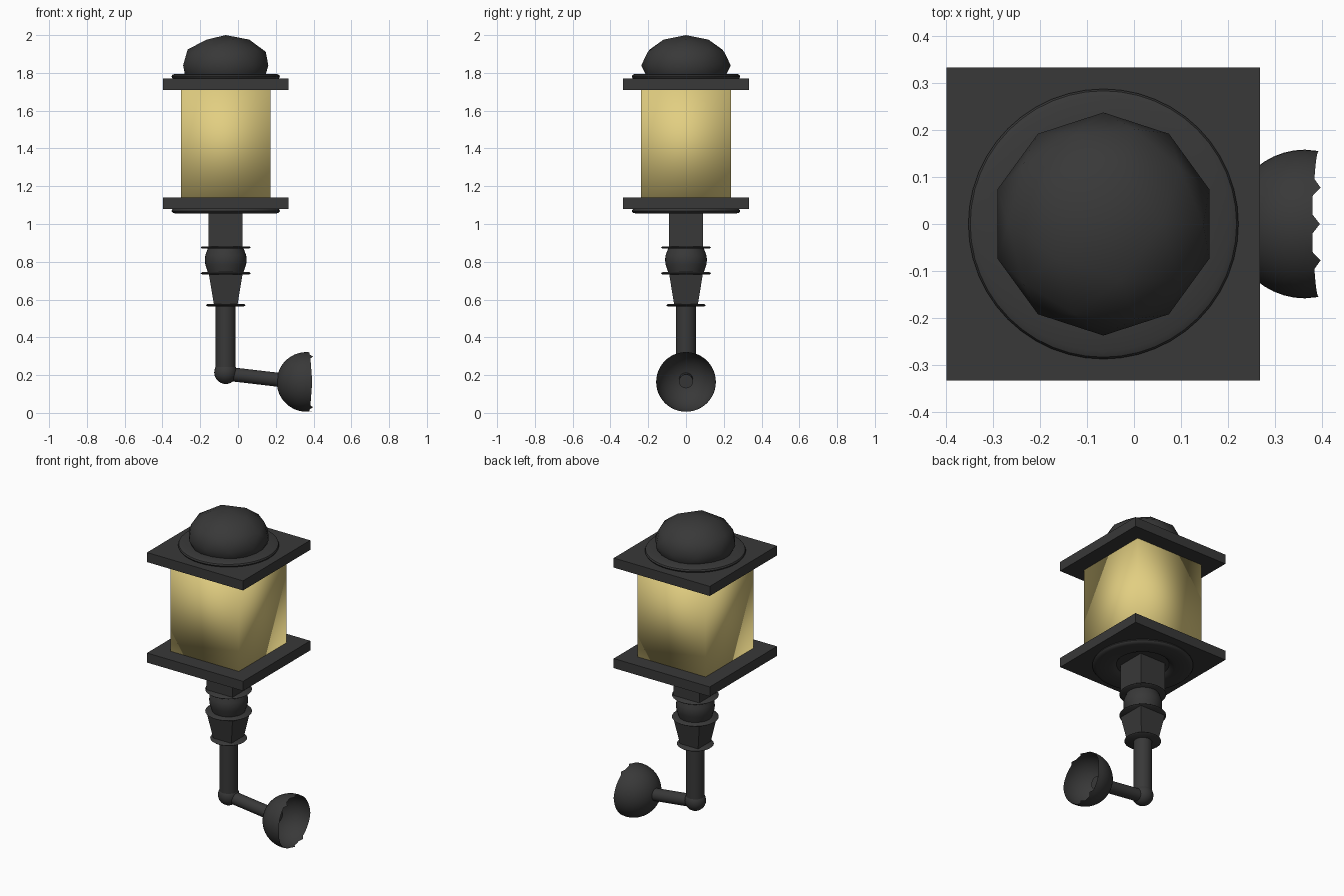
import bpy, bmesh, math
from mathutils import Vector

if "Cube" in bpy.data.objects:
    bpy.data.objects.remove(bpy.data.objects["Cube"])

CX = -0.065  # lantern axis


def material(name, rgb):
    m = bpy.data.materials.new(name)
    m.diffuse_color = (*rgb, 1)
    m.use_nodes = True
    m.node_tree.nodes["Principled BSDF"].inputs["Base Color"].default_value = m.diffuse_color
    return m


IRON = material("dark iron", (0.04, 0.04, 0.04))
GLASS = material("warm glass", (0.76, 0.62, 0.22))


def finish(name, bm, mat, angle=None):
    """angle None = flat, otherwise smooth below that many degrees"""
    bmesh.ops.recalc_face_normals(bm, faces=bm.faces)
    me = bpy.data.meshes.new(name)
    bm.to_mesh(me)
    bm.free()
    me.materials.append(mat)
    ob = bpy.data.objects.new(name, me)
    bpy.context.collection.objects.link(ob)
    if angle is not None:
        if angle >= 180:
            me.polygons.foreach_set("use_smooth", [True] * len(me.polygons))
        else:
            bpy.ops.object.select_all(action='DESELECT')
            ob.select_set(True)
            bpy.context.view_layer.objects.active = ob
            bpy.ops.object.shade_smooth_by_angle(angle=math.radians(angle))
    return ob


def lathe(name, profile, sides=32, turn=0.0, angle=40):
    """Closed solid turned around the lantern axis; profile = (radius, z)"""
    bm = bmesh.new()
    rings = []
    for r, z in profile:
        rings.append([bm.verts.new((CX + r * math.cos(turn + math.tau * i / sides),
                                    r * math.sin(turn + math.tau * i / sides), z))
                      for i in range(sides)])
    for a, b in zip(rings, rings[1:]):
        for i in range(sides):
            j = (i + 1) % sides
            bm.faces.new((a[i], a[j], b[j], b[i]))
    bm.faces.new(rings[0])
    bm.faces.new(rings[-1])
    return finish(name, bm, IRON if "glass" not in name else GLASS, angle)


def square(name, h0, z0, h1, z1, angle=None):
    """Square block or taper with half widths h0 (bottom) and h1 (top)"""
    k = math.sqrt(2)
    return lathe(name, [(h0 * k, z0), (h1 * k, z1)], 4, math.pi / 4, angle)


# Lantern body
square("bottom_plate", 0.333, 1.08, 0.333, 1.14)
square("glass_box", 0.237, 1.14, 0.237, 1.71, 180)
square("top_plate", 0.333, 1.71, 0.333, 1.77)
lathe("top_disc", [(0.27, 1.765), (0.283, 1.772), (0.287, 1.78), (0.283, 1.789),
                   (0.27, 1.795), (0.2, 1.795)], 48)
lathe("bottom_disc", [(0.15, 1.074), (0.16, 1.064), (0.185, 1.055), (0.265, 1.055),
                      (0.281, 1.06), (0.287, 1.068), (0.283, 1.077), (0.27, 1.085)], 48)

# Faceted dome cap
bm = bmesh.new()
bmesh.ops.create_icosphere(bm, subdivisions=2, radius=1)
for v in bm.verts:
    v.co = (CX + v.co.x * 0.237, v.co.y * 0.237, 1.84 + v.co.z * 0.16)
finish("dome_cap", bm, IRON, 180)

# Turned stem
square("stem_neck", 0.09, 0.87, 0.09, 1.08, 60)
lathe("stem_bulge", [(0.093, 0.74), (0.108, 0.785), (0.111, 0.81), (0.108, 0.835),
                     (0.093, 0.875)])
square("stem_taper", 0.062, 0.57, 0.09, 0.74, 60)
for n, r, z in (("upper", 0.133, 0.876), ("middle", 0.133, 0.739), ("lower", 0.105, 0.57)):
    lathe(n + "_collar", [(r - 0.008, z - 0.006), (r, z), (r - 0.008, z + 0.006)], 32, 0, 80)
lathe("pole", [(0.053, 0.21), (0.053, 0.57)])

# Elbow
bm = bmesh.new()
bmesh.ops.create_uvsphere(bm, u_segments=24, v_segments=14, radius=0.061)
bmesh.ops.translate(bm, verts=bm.verts, vec=(CX, 0, 0.214))
finish("elbow", bm, IRON, 40)

# Sloping arm ending inside the wall cup
a, b = Vector((CX, 0, 0.208)), Vector((0.285, 0, 0.167))
bm = bmesh.new()
bmesh.ops.create_cone(bm, cap_ends=True, segments=24, radius1=0.037, radius2=0.037,
                      depth=(b - a).length)
rot = (b - a).to_track_quat('Z', 'Y')
for v in bm.verts:
    v.co = rot @ v.co + (a + b) / 2
finish("arm", bm, IRON, 40)

# Hollow wall cup opening to +x, rim ragged at its top and bottom
R, XC, ZC, SEG, ROWS = 0.158, 0.363, 0.164, 48, 12
bm = bmesh.new()
pole = bm.verts.new((XC - R, 0, ZC))
prev = None
for k in range(1, ROWS + 1):
    ring = []
    for i in range(SEG):
        t = math.tau * i / SEG
        x = -R * math.cos(math.pi / 2 * k / (ROWS - 1))
        if k == ROWS:
            s = abs(math.sin(t))
            x = 0.030 - 0.012 * s
            if s > 0.85:
                x += 0.014 if i % 4 == 0 else -0.002
        r = math.sqrt(max(R * R - x * x, 0))
        ring.append(bm.verts.new((XC + x, r * math.cos(t), ZC + r * math.sin(t))))
    for i in range(SEG):
        j = (i + 1) % SEG
        if prev:
            bm.faces.new((prev[i], prev[j], ring[j], ring[i]))
        else:
            bm.faces.new((pole, ring[j], ring[i]))
    prev = ring
cup = finish("wall_cup", bm, IRON, 60)
